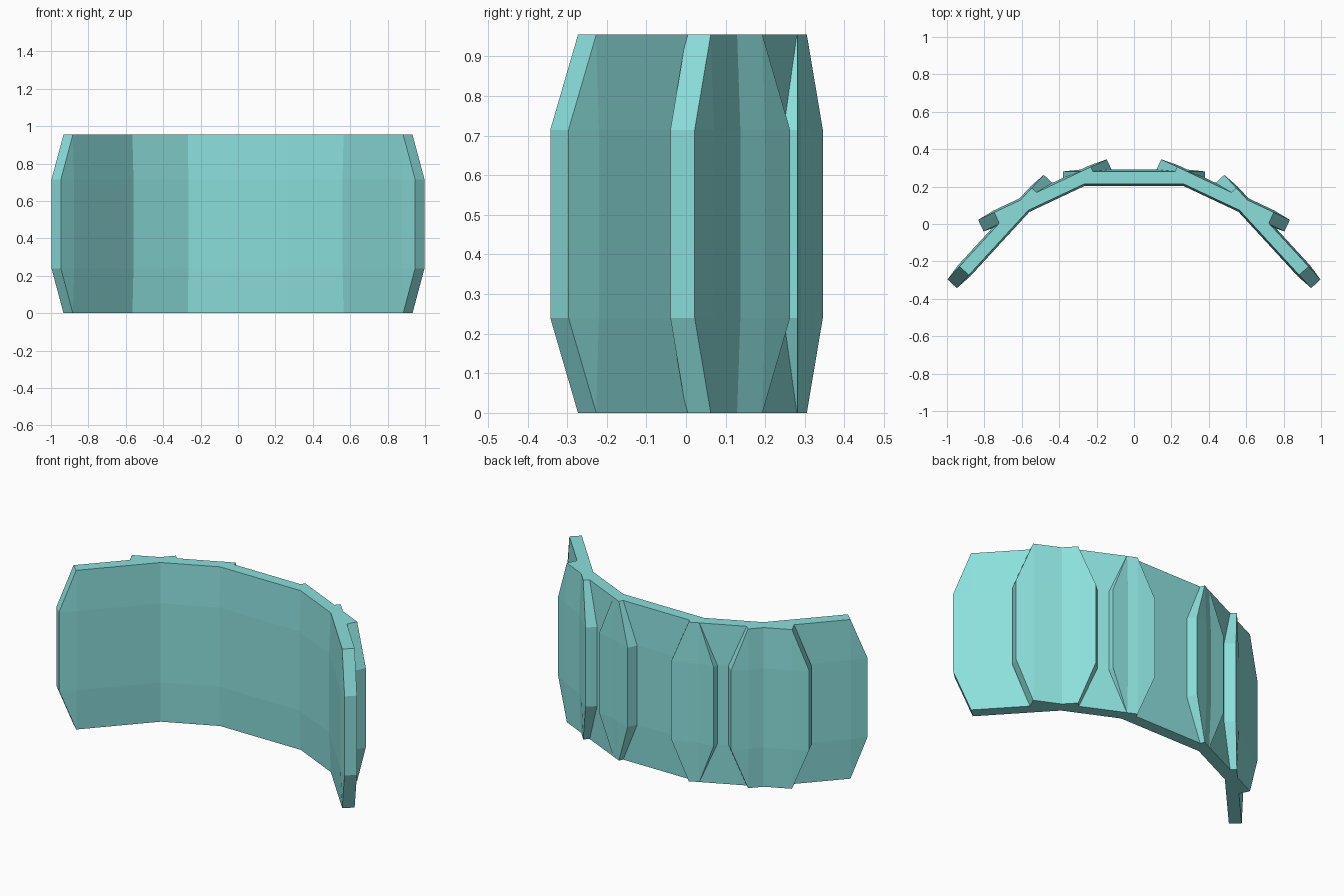
import bpy, bmesh, math

if "Cube" in bpy.data.objects:
    bpy.data.objects.remove(bpy.data.objects["Cube"])

HEIGHT = 0.955
HALF_W = 0.38      # half width across the middle
COL = 0.285        # half width of top and bottom edges
ROWS = (0.24, 0.715)
EDGE_T = 0.034     # half thickness at the rim
MID_T = 0.044      # half thickness at the slightly raised centre

teal = bpy.data.materials.new("pale teal")
teal.diffuse_color = (0.26, 0.74, 0.72, 1)
teal.use_nodes = True
teal.node_tree.nodes["Principled BSDF"].inputs["Base Color"].default_value = teal.diffuse_color


def slab(name, x, y, angle):
    """Eight-sided upright slab with gently raised front and back faces."""
    z1, z2 = ROWS
    rim = [(-COL, 0), (COL, 0), (HALF_W, z1), (HALF_W, z2),
           (COL, HEIGHT), (-COL, HEIGHT), (-HALF_W, z2), (-HALF_W, z1)]
    inner = [(-COL, z1), (COL, z1), (COL, z2), (-COL, z2)]
    # centre panel, four side panels, four corner triangles
    cells = [(8, 9, 10, 11), (0, 1, 9, 8), (9, 2, 3, 10), (11, 10, 4, 5),
             (7, 8, 11, 6), (1, 2, 9), (3, 4, 10), (5, 6, 11), (7, 0, 8)]
    bm = bmesh.new()
    sides = []
    for s in (-1, 1):
        vs = [bm.verts.new((u, s * EDGE_T, z)) for u, z in rim]
        vs += [bm.verts.new((u, s * MID_T, z)) for u, z in inner]
        for c in cells:
            bm.faces.new([vs[i] for i in c])
        sides.append(vs)
    for i in range(8):
        j = (i + 1) % 8
        bm.faces.new([sides[0][i], sides[0][j], sides[1][j], sides[1][i]])
    bmesh.ops.recalc_face_normals(bm, faces=bm.faces)
    mesh = bpy.data.meshes.new(name)
    bm.to_mesh(mesh)
    bm.free()
    mesh.materials.append(teal)
    ob = bpy.data.objects.new(name, mesh)
    ob.location = (x, y, 0)
    ob.rotation_euler.z = math.radians(angle)
    bpy.context.collection.objects.link(ob)


# Five overlapping slabs forming a curved wall
slab("centre_slab", 0, 0.247, 0)
for side, s in (("right", 1), ("left", -1)):
    slab("middle_slab_" + side, s * 0.475, 0.153, -s * 25.2)
    slab("end_slab_" + side, s * 0.715, -0.04, -s * 47.4)
